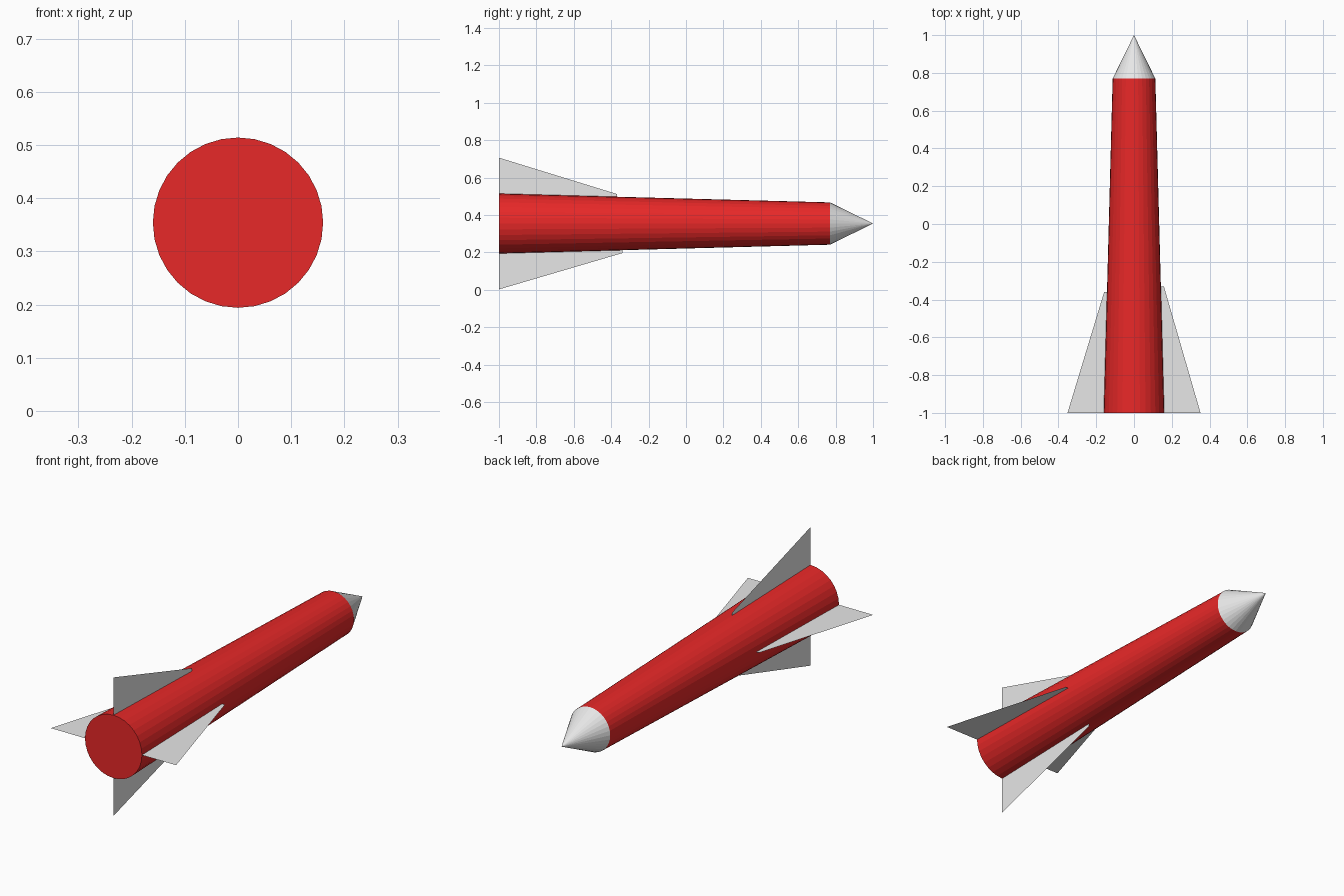
import bpy
import bmesh
import math
from mathutils import Matrix, Vector

cube = bpy.data.objects.get("Cube")
if cube:
    bpy.data.objects.remove(cube, do_unlink=True)

AXIS_Z = 0.354   # height of the rocket's long axis
SHOULDER = 0.77  # where the nose meets the body


def make_material(name, rgb):
    mat = bpy.data.materials.new(name)
    mat.use_nodes = True
    mat.diffuse_color = (*rgb, 1)
    mat.node_tree.nodes["Principled BSDF"].inputs["Base Color"].default_value = (*rgb, 1)
    return mat


red = make_material("red paint", (0.8, 0.021, 0.021))
grey = make_material("light grey", (0.8, 0.8, 0.8))


def add_object(name, bm, mat):
    mesh = bpy.data.meshes.new(name)
    bm.to_mesh(mesh)
    bm.free()
    mesh.materials.append(mat)
    obj = bpy.data.objects.new(name, mesh)
    bpy.context.collection.objects.link(obj)
    return obj


def add_cone(name, y0, y1, r0, r1, mat):
    """Flat-shaded cone along y, from radius r0 at y0 to r1 at y1."""
    bm = bmesh.new()
    place = Matrix.Translation((0, (y0 + y1) / 2, AXIS_Z)) @ Matrix.Rotation(-math.pi / 2, 4, "X")
    bmesh.ops.create_cone(bm, cap_ends=True, segments=32, radius1=r0, radius2=r1,
                          depth=y1 - y0, matrix=place)
    bmesh.ops.remove_doubles(bm, verts=bm.verts, dist=1e-5)
    return add_object(name, bm, mat)


def add_fin(name, angle, front_y):
    """Paper-thin swept fin, turned about the long axis."""
    bm = bmesh.new()
    outline = [(0.13, -1), (0.352, -1), (0.158, front_y), (0.13, front_y)]
    turn = Matrix.Translation((0, 0, AXIS_Z)) @ Matrix.Rotation(-angle, 4, "Y")
    bm.faces.new([bm.verts.new(turn @ Vector((r, y, 0))) for r, y in outline])
    return add_object(name, bm, grey)


# Tapered body and pointed nose
add_cone("body", -1, SHOULDER, 0.16, 0.113, red)
add_cone("nose_cone", SHOULDER, 1, 0.113, 0, grey)

# Four tail fins
fins = [("left_fin", -0.33), ("top_fin", -0.37), ("right_fin", -0.36), ("bottom_fin", -0.34)]
for i, (name, front_y) in enumerate(fins):
    add_fin(name, i * math.pi / 2, front_y)
